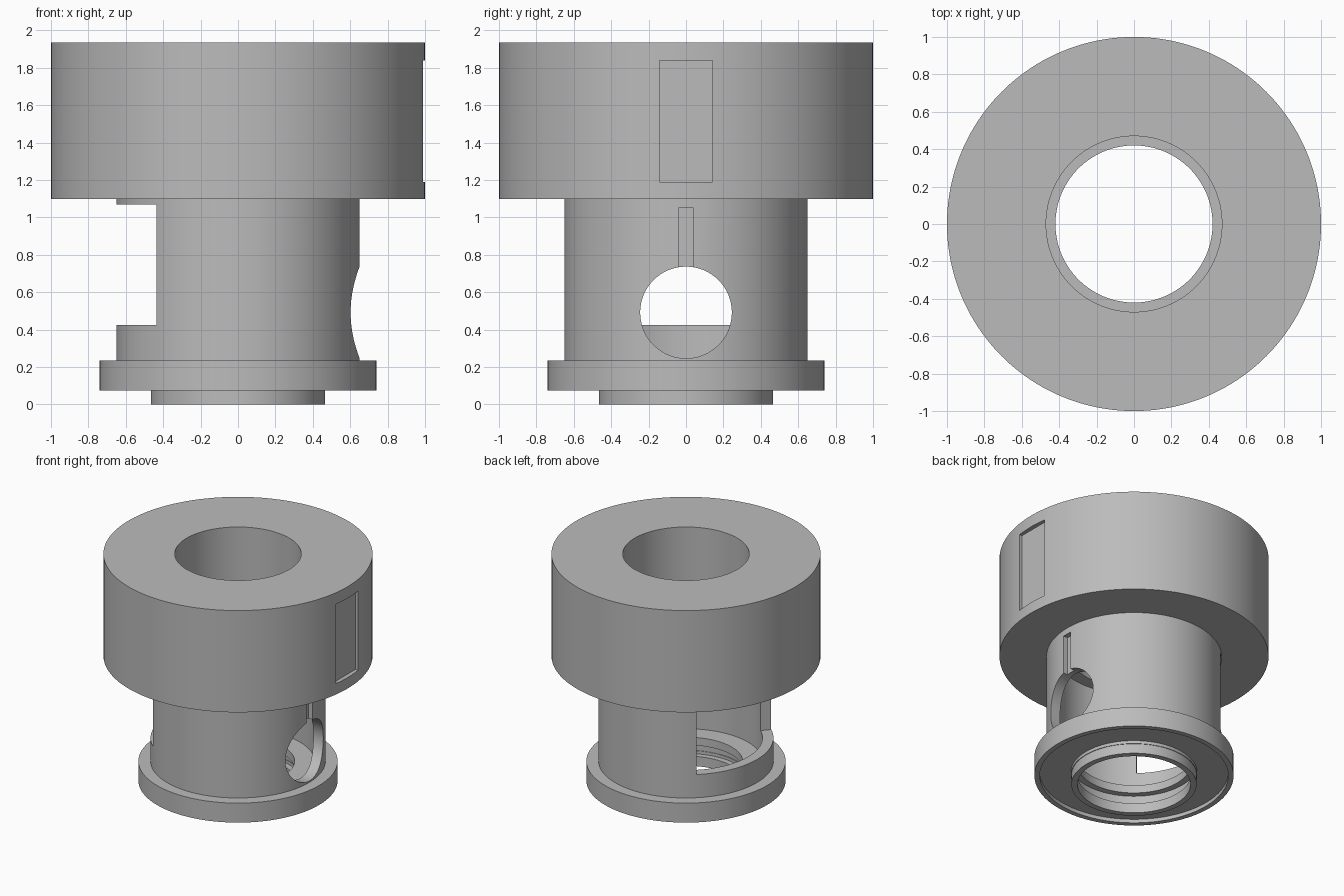
import bpy
import math

if "Cube" in bpy.data.objects:
    bpy.data.objects.remove(bpy.data.objects["Cube"], do_unlink=True)

SEGMENTS = 160

grey = bpy.data.materials.new("plain_grey")
grey.use_nodes = True
colour = (0.5, 0.5, 0.5, 1)
grey.diffuse_color = colour
grey.node_tree.nodes["Principled BSDF"].inputs["Base Color"].default_value = colour


def new_object(name, verts, faces):
    mesh = bpy.data.meshes.new(name)
    mesh.from_pydata(verts, [], faces)
    mesh.materials.append(grey)
    obj = bpy.data.objects.new(name, mesh)
    bpy.context.collection.objects.link(obj)
    return obj


def lathe(name, profile):
    """Revolve a closed (radius, height) outline, given anticlockwise."""
    n = len(profile)
    verts, faces = [], []
    for s in range(SEGMENTS):
        a = math.tau * s / SEGMENTS
        verts += [(r * math.cos(a), r * math.sin(a), z) for r, z in profile]
        t = (s + 1) % SEGMENTS
        for i in range(n):
            j = (i + 1) % n
            faces.append((s * n + i, t * n + i, t * n + j, s * n + j))
    return new_object(name, verts, faces)


def prism(name, outline, z0, z1):
    """Upright prism over an anticlockwise (x, y) outline."""
    n = len(outline)
    verts = [(x, y, z) for z in (z0, z1) for x, y in outline]
    faces = [tuple(reversed(range(n))), tuple(range(n, 2 * n))]
    faces += [(i, (i + 1) % n, n + (i + 1) % n, n + i) for i in range(n)]
    return new_object(name, verts, faces)


def block(name, x0, x1, half_y, z0, z1):
    return prism(name, [(x0, -half_y), (x1, -half_y), (x1, half_y), (x0, half_y)], z0, z1)


# Turned housing: spigot, recessed flange, hollow neck and heavy head
housing = lathe("housing", [
    (0.42, 0), (0.465, 0), (0.465, 0.105), (0.7, 0.105), (0.7, 0.075),
    (0.74, 0.075), (0.74, 0.235), (0.65, 0.235), (0.65, 1.1), (1, 1.1),
    (1, 1.935), (0.47, 1.935), (0.47, 1.1), (0.568, 1.1), (0.568, 0.235),
    (0.42, 0.235), (0.42, 0.17), (0.47, 0.17), (0.47, 0.08), (0.42, 0.08),
])

# Side window, shallow head pocket and narrow groove
cutters = [
    prism("window_cutter", [(0, 0), (-0.87, 0.966), (-0.87, -0.966)], 0.425, 1.07),
    block("pocket_cutter", 0.965, 1.2, 0.143, 1.19, 1.84),
    block("groove_cutter", 0.61, 0.8, 0.04, 0.6, 1.05),
]

# Round port through one wall
bpy.ops.mesh.primitive_cylinder_add(
    vertices=96, radius=0.245, depth=0.5, location=(0.6, 0, 0.492),
    rotation=(0, math.pi / 2, 0))
port = bpy.context.object
port.name = "port_cutter"
port.data.materials.append(grey)
cutters.append(port)

bpy.ops.object.select_all(action="DESELECT")
housing.select_set(True)
bpy.context.view_layer.objects.active = housing
for cutter in cutters:
    cutter.hide_render = True
    mod = housing.modifiers.new(cutter.name, "BOOLEAN")
    mod.operation = "DIFFERENCE"
    mod.solver = "EXACT"
    mod.object = cutter
    bpy.ops.object.modifier_apply(modifier=mod.name)
for cutter in cutters:
    bpy.data.objects.remove(cutter, do_unlink=True)

bpy.ops.object.shade_smooth_by_angle(angle=math.radians(30))
